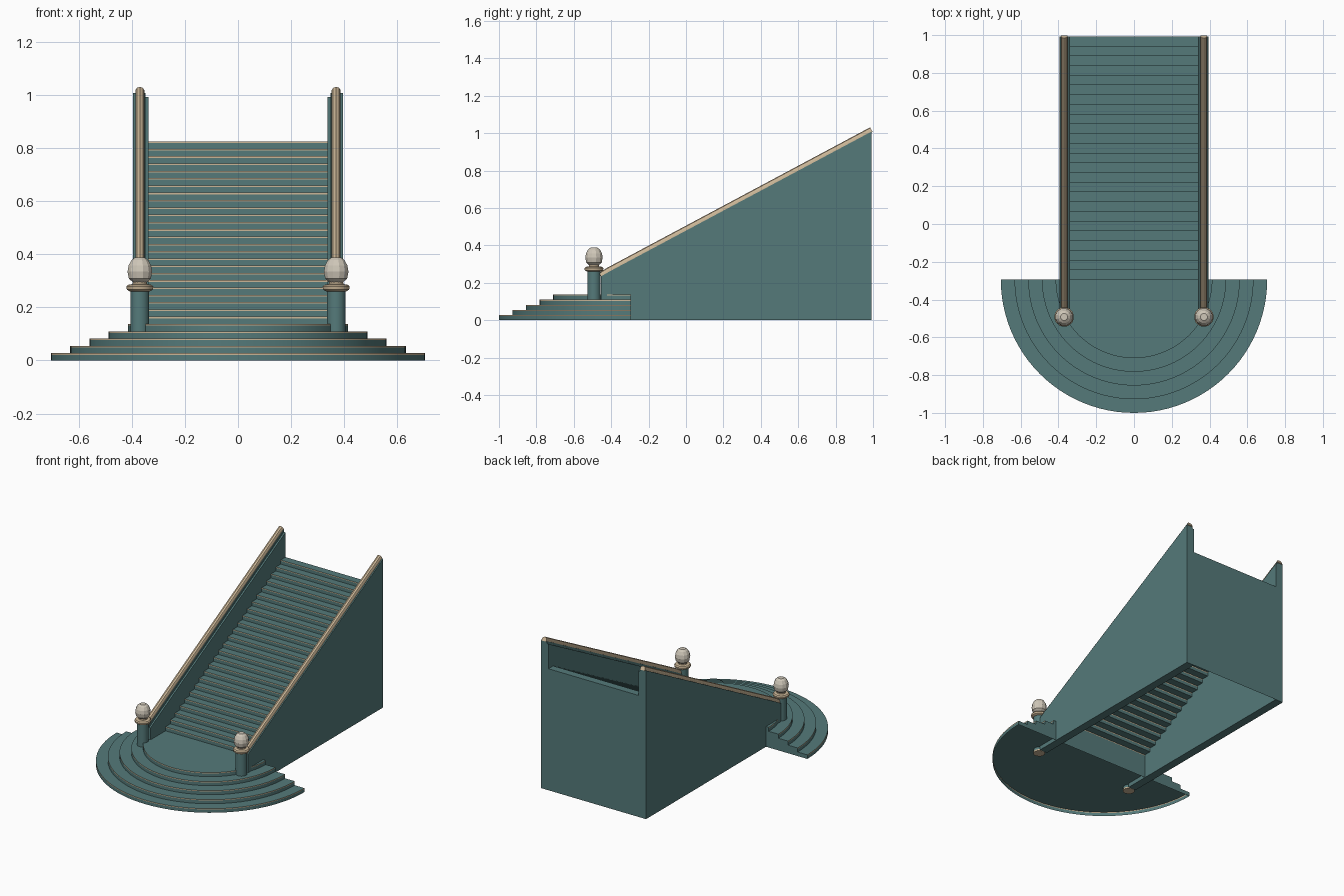
import bpy, bmesh, math
from mathutils import Vector

if "Cube" in bpy.data.objects:
    bpy.data.objects.remove(bpy.data.objects["Cube"])

RISE, GOING = 0.0275, 0.0515          # step height and depth
FRONT, BACK = -0.295, 0.9925          # straight flight extent
ROUND_STEPS, STRAIGHT_STEPS = 5, 25
INNER, RAIL_X = 0.34, 0.37
NOSING = 0.006


def material(name, rgb):
    m = bpy.data.materials.new(name)
    m.use_nodes = True
    m.diffuse_color = (*rgb, 1)
    m.node_tree.nodes["Principled BSDF"].inputs["Base Color"].default_value = (*rgb, 1)
    return m


TEAL = material("teal paint", (0.09, 0.195, 0.195))
TRIM = material("tan trim", (0.60, 0.47, 0.31))
IVORY = material("ivory globe", (0.62, 0.57, 0.48))


def finish(name, bm, mats, smooth=False):
    me = bpy.data.meshes.new(name)
    bm.to_mesh(me)
    bm.free()
    ob = bpy.data.objects.new(name, me)
    bpy.context.collection.objects.link(ob)
    for m in mats:
        me.materials.append(m)
    if smooth:
        bpy.context.view_layer.objects.active = ob
        ob.select_set(True)
        bpy.ops.object.shade_smooth_by_angle(angle=math.radians(35))
        ob.select_set(False)
    return ob


def face(bm, points, mat=0):
    f = bm.faces.new([bm.verts.new(p) for p in points])
    f.material_index = mat


def riser(bm, a, b, z0, z1):
    """Upright face from a to b with a trim strip along its top edge."""
    zs = z1 - NOSING
    for lo, hi, mat in ((z0, zs, 0), (zs, z1, 1)):
        face(bm, [(*a, lo), (*b, lo), (*b, hi), (*a, hi)], mat)


def loft(bm, rings):
    """Closed skin through equal rings of points, capped at both ends."""
    rows = [[bm.verts.new(p) for p in ring] for ring in rings]
    n = len(rows[0])
    for r0, r1 in zip(rows, rows[1:]):
        for i in range(n):
            j = (i + 1) % n
            bm.faces.new((r0[i], r0[j], r1[j], r1[i]))
    bm.faces.new(rows[0][::-1])
    bm.faces.new(rows[-1])
    bmesh.ops.recalc_face_normals(bm, faces=bm.faces)


def lathe(name, profile, x, y, sides, mats, smooth=False):
    bm = bmesh.new()
    angles = [2 * math.pi * (i + 0.5) / sides for i in range(sides)]
    loft(bm, [[(x + r * math.cos(a), y + r * math.sin(a), z) for a in angles]
              for r, z in profile])
    return finish(name, bm, mats, smooth)


# Half-round entrance steps, open underneath
for s in range(ROUND_STEPS):
    r = 0.705 - 0.0725 * s
    z0, z1 = s * RISE, (s + 1) * RISE
    bm = bmesh.new()
    arc = [(r * math.cos(a), FRONT + r * math.sin(a))
           for a in (math.pi + math.pi * i / 48 for i in range(49))]
    for a, b in zip(arc, arc[1:]):
        riser(bm, a, b, z0, z1)
    face(bm, [(*p, z1) for p in arc])
    face(bm, [(*arc[-1], z0), (*arc[0], z0), (*arc[0], z1), (*arc[-1], z1)])
    bmesh.ops.remove_doubles(bm, verts=bm.verts, dist=1e-5)
    finish(f"round_step_{s + 1}", bm, [TEAL, TRIM], True)

# Straight flight: risers, treads and the tall back panel
bm = bmesh.new()
for s in range(STRAIGHT_STEPS):
    y, z0 = FRONT + s * GOING, (ROUND_STEPS + s) * RISE
    z1 = z0 + RISE
    riser(bm, (-INNER, y), (INNER, y), z0, z1)
    face(bm, [(-INNER, y, z1), (INNER, y, z1),
              (INNER, y + GOING, z1), (-INNER, y + GOING, z1)])
face(bm, [(INNER, BACK, 0), (-INNER, BACK, 0), (-INNER, BACK, z1), (INNER, BACK, z1)])
finish("straight_flight", bm, [TEAL, TRIM])


def rail_z(y):
    return 0.483 + y * RISE / GOING


def side_slab(name, x0, x1, drop):
    outline = [(-0.455, 0), (BACK, 0), (BACK, rail_z(BACK) - drop),
               (-0.41, rail_z(-0.41) - drop), (-0.455, 0.238 - drop)]
    bm = bmesh.new()
    loft(bm, [[(x, y, z) for y, z in outline] for x in (x0, x1)])
    finish(name, bm, [TEAL])


# Rail cross-section: sideways offset, offset away from the slope
SECTION = [(-0.017, -0.008), (-0.017, 0.006), (-0.011, 0.016), (0, 0.02),
           (0.011, 0.016), (0.017, 0.006), (0.017, -0.008)]

for side, sx in (("left", 1), ("right", -1)):
    x = sx * RAIL_X
    # Side wall with a slightly lower inner string
    side_slab(f"{side}_wall", sx * 0.349, sx * 0.395, 0.004)
    side_slab(f"{side}_inner_string", sx * 0.338, sx * 0.349, 0.02)

    # Handrail
    path = [Vector(p) for p in ((-0.455, 0.236), (-0.41, rail_z(-0.41)),
                                (0.994, rail_z(0.994)))]
    normals = []
    for i in range(3):
        d = (path[min(i + 1, 2)] - path[max(i - 1, 0)]).normalized()
        if i == 1:
            d = ((path[1] - path[0]).normalized() + (path[2] - path[1]).normalized()).normalized()
        normals.append(Vector((-d.y, d.x)))
    bm = bmesh.new()
    loft(bm, [[(x + u, p.x + n.x * v, p.y + n.y * v) for u, v in SECTION]
              for p, n in zip(path, normals)])
    finish(f"{side}_handrail", bm, [TRIM], True)

    # Newel post with foot, collar and globe
    py = -0.492
    lathe(f"{side}_post_foot", [(0.037, 0), (0.037, 0.01)], x, py, 16, [TRIM])
    lathe(f"{side}_post", [(0.036, 0.01), (0.036, 0.266)], x, py, 16, [TEAL], True)
    lathe(f"{side}_post_collar", [(0.038, 0.26), (0.05, 0.267), (0.052, 0.278),
                                  (0.046, 0.285), (0.028, 0.288), (0.026, 0.302)],
          x, py, 16, [TRIM], True)
    lathe(f"{side}_globe", [(0.026, 0.294), (0.043, 0.309), (0.048, 0.335),
                            (0.044, 0.358), (0.033, 0.378), (0.019, 0.388)],
          x, py, 12, [IVORY])
